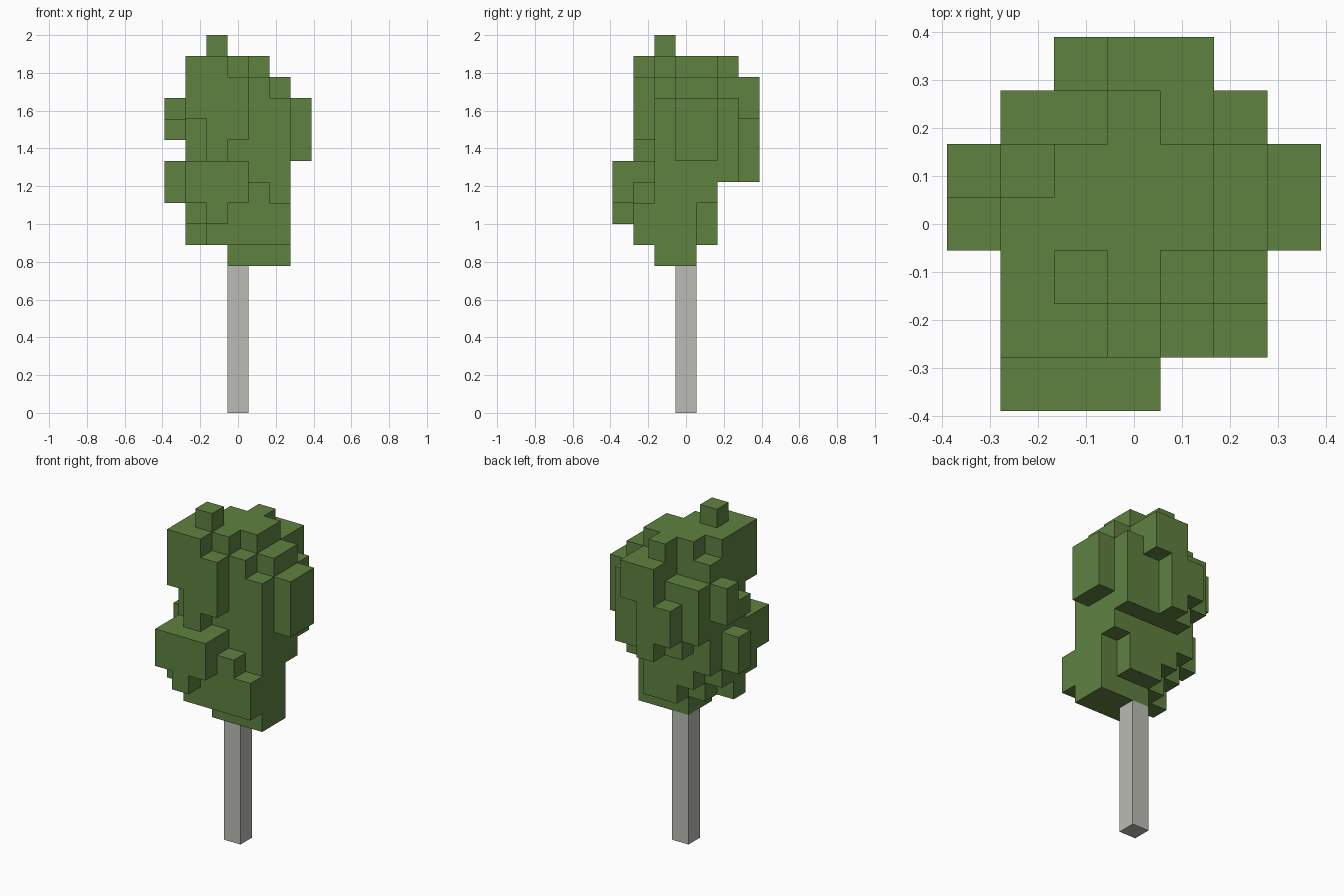
import bpy
import bmesh
import math
from mathutils import Vector

UNIT = 1 / 9  # edge length of one block

old = bpy.data.objects.get("Cube")
if old:
    bpy.data.objects.remove(old, do_unlink=True)


def make_material(name, color):
    mat = bpy.data.materials.new(name)
    mat.use_nodes = True
    mat.diffuse_color = (*color, 1)
    mat.node_tree.nodes["Principled BSDF"].inputs["Base Color"].default_value = (*color, 1)
    return mat


def build_blocks(name, cells, material):
    """Join grid cells (x, y, layer) into one shell of flat faces."""
    bm = bmesh.new()
    for cell in cells:
        centre = Vector(cell) + Vector((0, 0, 0.5))
        for axis in range(3):
            for sign in (-1, 1):
                normal = Vector((0, 0, 0))
                normal[axis] = sign
                neighbour = tuple(int(a + b) for a, b in zip(cell, normal))
                if neighbour in cells:
                    continue
                u = Vector((0, 0, 0))
                u[(axis + 1) % 3] = 0.5
                v = normal.cross(u)
                corners = [-u - v, u - v, u + v, -u + v]
                bm.faces.new([bm.verts.new((centre + normal / 2 + c) * UNIT)
                              for c in corners])
    bmesh.ops.remove_doubles(bm, verts=bm.verts, dist=UNIT / 100)
    bmesh.ops.dissolve_limit(bm, angle_limit=math.radians(1),
                             verts=bm.verts, edges=bm.edges)
    mesh = bpy.data.meshes.new(name)
    bm.to_mesh(mesh)
    bm.free()
    mesh.materials.append(material)
    obj = bpy.data.objects.new(name, mesh)
    bpy.context.collection.objects.link(obj)
    return obj


# Crown height maps: rows run back to front, a letter is a layer (a = ground)
TOPS = ["..oqq..",
        ".pprqp.",
        "pqrrrqp",
        "orrrrqp",
        ".rsrqp.",
        ".rrqlk.",
        ".mmm..."]
UNDERSIDES = ["..mlo..",
              ".mllll.",
              "nkjiikm",
              "kjihhhm",
              ".iihhh.",
              ".jiiii.",
              ".kjk..."]
# Gaps between the upper and lower foliage
GAPS = {(-3, 0, 12), (-2, -2, 12), (-2, -2, 13), (0, -2, 12)}

crown_cells = set()
for row, (tops, bottoms) in enumerate(zip(TOPS, UNDERSIDES)):
    for col, (top, bottom) in enumerate(zip(tops, bottoms)):
        if top != ".":
            for layer in range(ord(bottom) - ord("a"), ord(top) - ord("a")):
                crown_cells.add((col - 3, 3 - row, layer))
crown_cells -= GAPS

leaf_green = make_material("leaf_green", (0.114, 0.218, 0.051))
bark_grey = make_material("bark_grey", (0.50, 0.50, 0.465))

build_blocks("crown", crown_cells, leaf_green)

# Trunk: one block wide, up to the underside of the crown
build_blocks("trunk", {(0, 0, layer) for layer in range(7)}, bark_grey)
